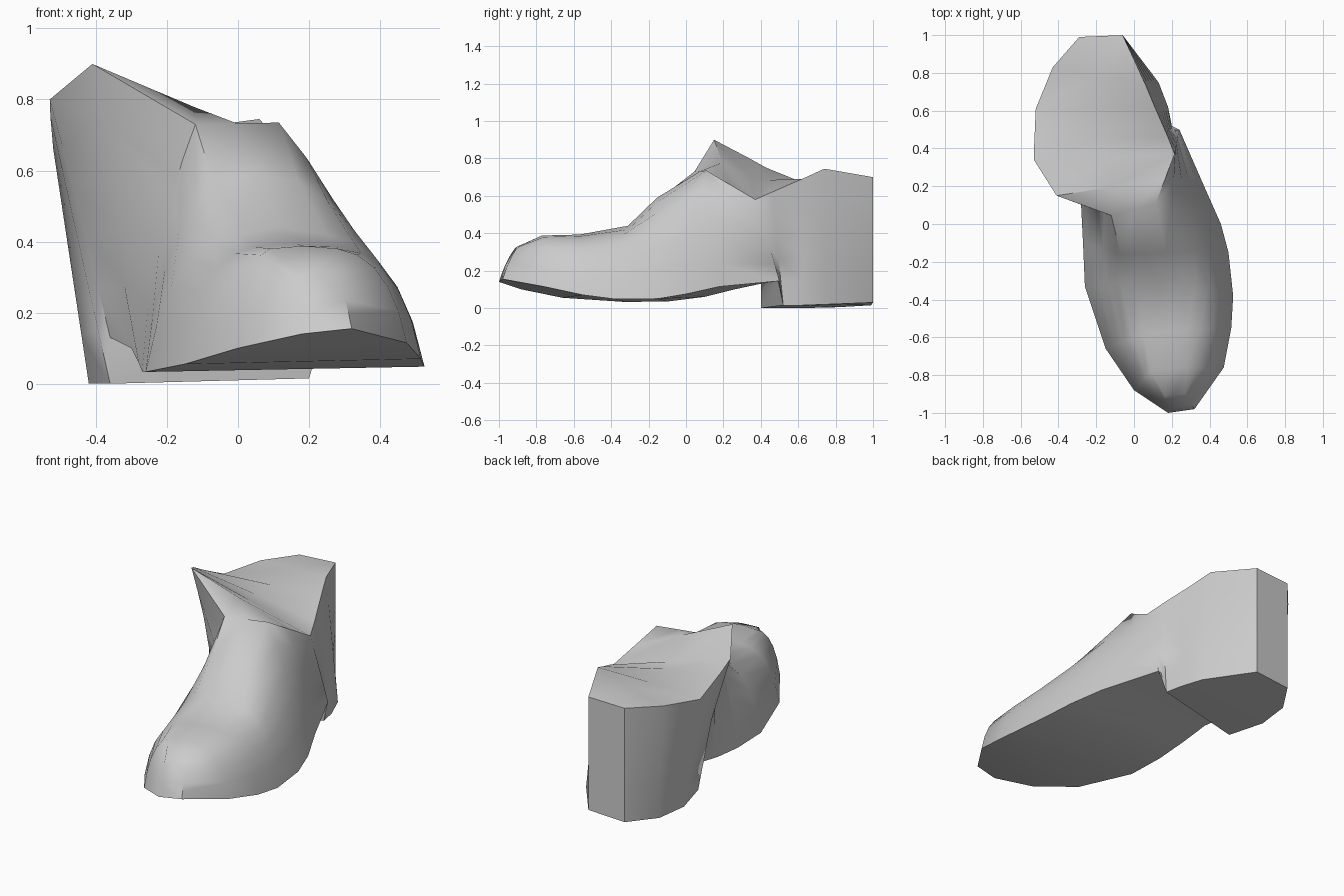
import bpy, bmesh, math
from mathutils import Vector

if "Cube" in bpy.data.objects:
    bpy.data.objects.remove(bpy.data.objects["Cube"])

grey = bpy.data.materials.new("grey")
grey.diffuse_color = (0.6, 0.6, 0.6, 1)
grey.use_nodes = True
grey.node_tree.nodes["Principled BSDF"].inputs["Base Color"].default_value = grey.diffuse_color

# Sole stations, toe to back: left x, y, right x, y, height
SOLE = [
    (.18, -1.0, .32, -.98, .14), (.0, -.88, .475, -.76, .10),
    (-.15, -.66, .515, -.55, .055), (-.26, -.33, .525, -.38, .033),
    (-.27, -.10, .50, -.15, .035), (-.28, .10, .46, .0, .06),
    (-.30, .26, .38, .18, .10), (-.36, .40, .24, .50, .13),
    (-.36, .40, .20, .52, .0), (-.42, .62, .18, .62, .0),
    (-.40, .82, .13, .75, .005), (-.29, .99, -.06, 1.0, .015)]
# Upper edge stations: left point, right point
UPPER = [
    ((.16, -.91, .325), (.27, -.90, .325)), ((.09, -.78, .38), (.28, -.76, .38)),
    ((.05, -.58, .385), (.28, -.56, .385)), ((.0, -.31, .42), (.25, -.31, .42)),
    ((-.07, -.16, .57), (.17, -.15, .57)), ((-.12, .045, .73), (.115, .11, .735)),
    ((-.41, .15, .90), (.165, .24, .657)), ((-.53, .34, .80), (.215, .37, .58)),
    ((-.528, .43, .75), (.18, .46, .62)), ((-.52, .61, .66), (.11, .62, .69)),
    ((-.43, .83, .68), (.06, .74, .745)), ((-.29, .99, .69), (-.06, 1.0, .70))]
# Roundness of the side walls and crown of the top at each station
ROUND = [.3, .85, .9, .85, .55, .3, .15, .05, .0, .0, .0, .0]
CROWN = [.0, .008, .008, .02, .02, .0, .0, .0, .0, .0, .0, .0]
STEPS = 5


def wall(low, high, bulge):
    """Curved side wall from the sole edge to the upper edge."""
    c = low.lerp(high, .5 - .3 * bulge)
    c.z = low.z + (high.z - low.z) * (.5 + .5 * bulge)
    pts = []
    for i in range(STEPS + 1):
        t = i / STEPS
        pts.append(low * (1 - t) ** 2 + c * 2 * t * (1 - t) + high * t * t)
    return pts


# Shoe body: loft of closed sections, heel included
bm = bmesh.new()
rings = []
for (lx, ly, rx, ry, z), (lt, rt), b, crown in zip(SOLE, UPPER, ROUND, CROWN):
    left = wall(Vector((lx, ly, z)), Vector(lt), b)
    right = wall(Vector((rx, ry, z + .015)), Vector(rt), b)
    mid = (left[-1] + right[-1]) / 2 + Vector((0, 0, crown))
    rings.append([bm.verts.new(p) for p in left + [mid] + right[::-1]])
n = len(rings[0])
for a, b in zip(rings, rings[1:]):
    for i in range(n):
        j = (i + 1) % n
        bm.faces.new((a[i], a[j], b[j], b[i]))
bm.faces.new(rings[0])
bm.faces.new(rings[-1][::-1])
bmesh.ops.remove_doubles(bm, verts=bm.verts, dist=1e-4)
bmesh.ops.recalc_face_normals(bm, faces=bm.faces)
mesh = bpy.data.meshes.new("shoe")
bm.to_mesh(mesh)
bm.free()
shoe = bpy.data.objects.new("shoe", mesh)
bpy.context.collection.objects.link(shoe)
mesh.materials.append(grey)

# Smooth leather, crisp sole and collar edges
bpy.context.view_layer.objects.active = shoe
shoe.select_set(True)
bpy.ops.object.shade_smooth_by_angle(angle=math.radians(42))
